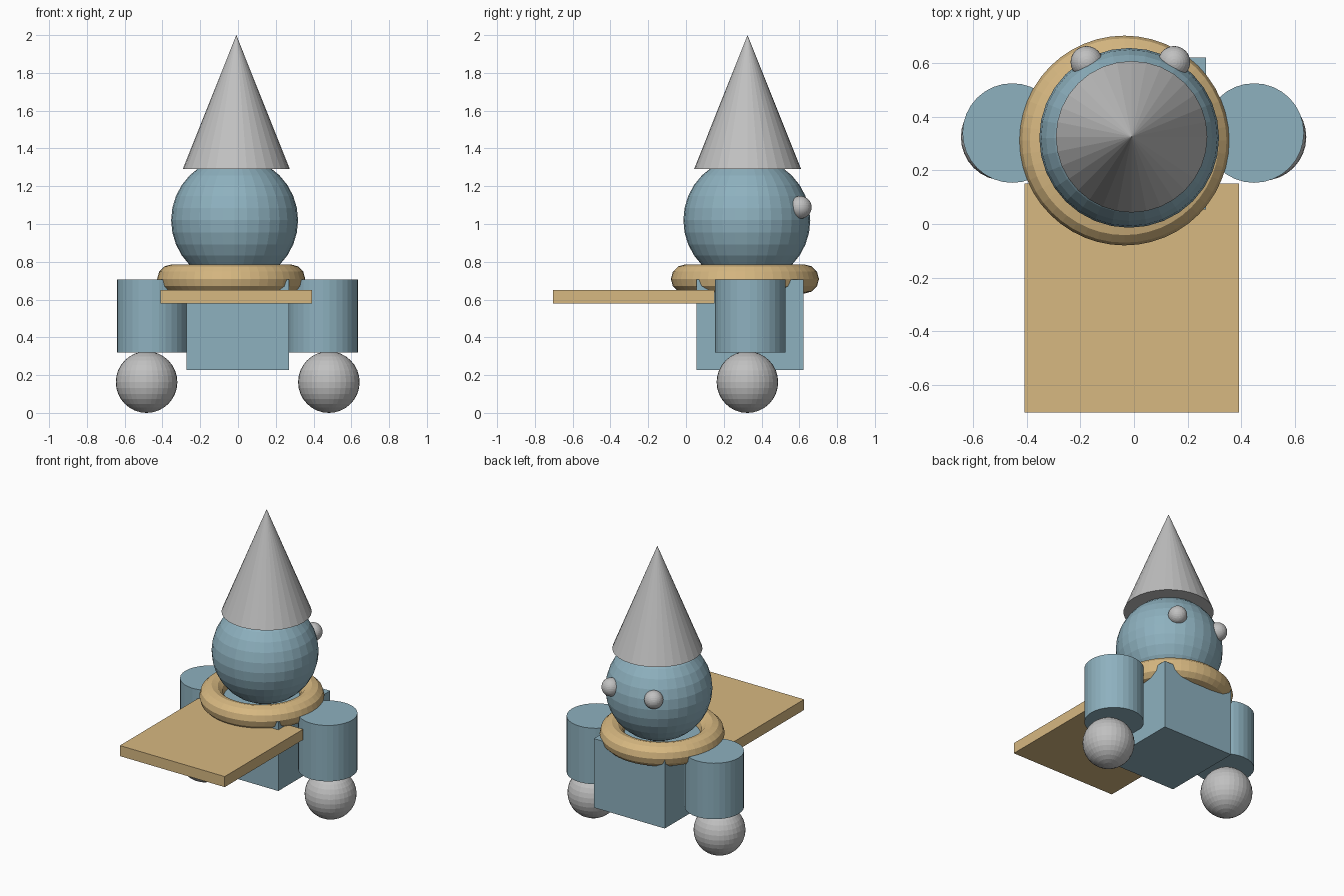
import bpy

if "Cube" in bpy.data.objects:
    bpy.data.objects.remove(bpy.data.objects["Cube"])


def material(name, rgb):
    m = bpy.data.materials.new(name)
    m.diffuse_color = (*rgb, 1.0)
    m.use_nodes = True
    m.node_tree.nodes["Principled BSDF"].inputs["Base Color"].default_value = m.diffuse_color
    return m


blue = material("dusty blue", (0.27, 0.44, 0.52))
tan = material("tan", (0.68, 0.48, 0.22))
grey = material("light grey", (0.53, 0.53, 0.53))


def finish(name, mat):
    ob = bpy.context.object
    ob.name = name
    ob.data.materials.clear()
    ob.data.materials.append(mat)
    return ob


def ball(name, r, loc, mat, seg=32, rings=16):
    bpy.ops.mesh.primitive_uv_sphere_add(segments=seg, ring_count=rings, radius=r, location=loc)
    return finish(name, mat)


def box(name, lo, hi, mat):
    mid = [(a + b) / 2 for a, b in zip(lo, hi)]
    bpy.ops.mesh.primitive_cube_add(size=1, location=mid)
    ob = finish(name, mat)
    ob.scale = [b - a for a, b in zip(lo, hi)]
    return ob


# Body block and the flat board in front of it
box("body", (-0.273, 0.055, 0.228), (0.27, 0.622, 0.705), blue)
box("board", (-0.41, -0.705, 0.578), (0.392, 0.152, 0.651), tan)

# Ring collar
bpy.ops.mesh.primitive_torus_add(major_segments=48, minor_segments=12,
                                 major_radius=0.315, minor_radius=0.077,
                                 location=(-0.036, 0.312, 0.709))
finish("collar", tan)

# Head, hat and eyes
ball("head", 0.336, (-0.018, 0.322, 1.02), blue)
bpy.ops.mesh.primitive_cone_add(vertices=32, radius1=0.283, radius2=0, depth=0.708,
                                location=(-0.009, 0.326, 1.646))
finish("hat", grey)
for side, x in (("left", -0.177), ("right", 0.15)):
    ball(side + "_eye", 0.06, (x, 0.605, 1.088), grey)

# Legs with round feet
for side, leg_x, foot_x in (("left", -0.455, -0.484), ("right", 0.449, 0.481)):
    bpy.ops.mesh.primitive_cylinder_add(vertices=32, radius=0.186, depth=0.387,
                                        location=(leg_x, 0.34, 0.5135))
    finish(side + "_leg", blue)
    ball(side + "_foot", 0.163, (foot_x, 0.325, 0.163), grey)
